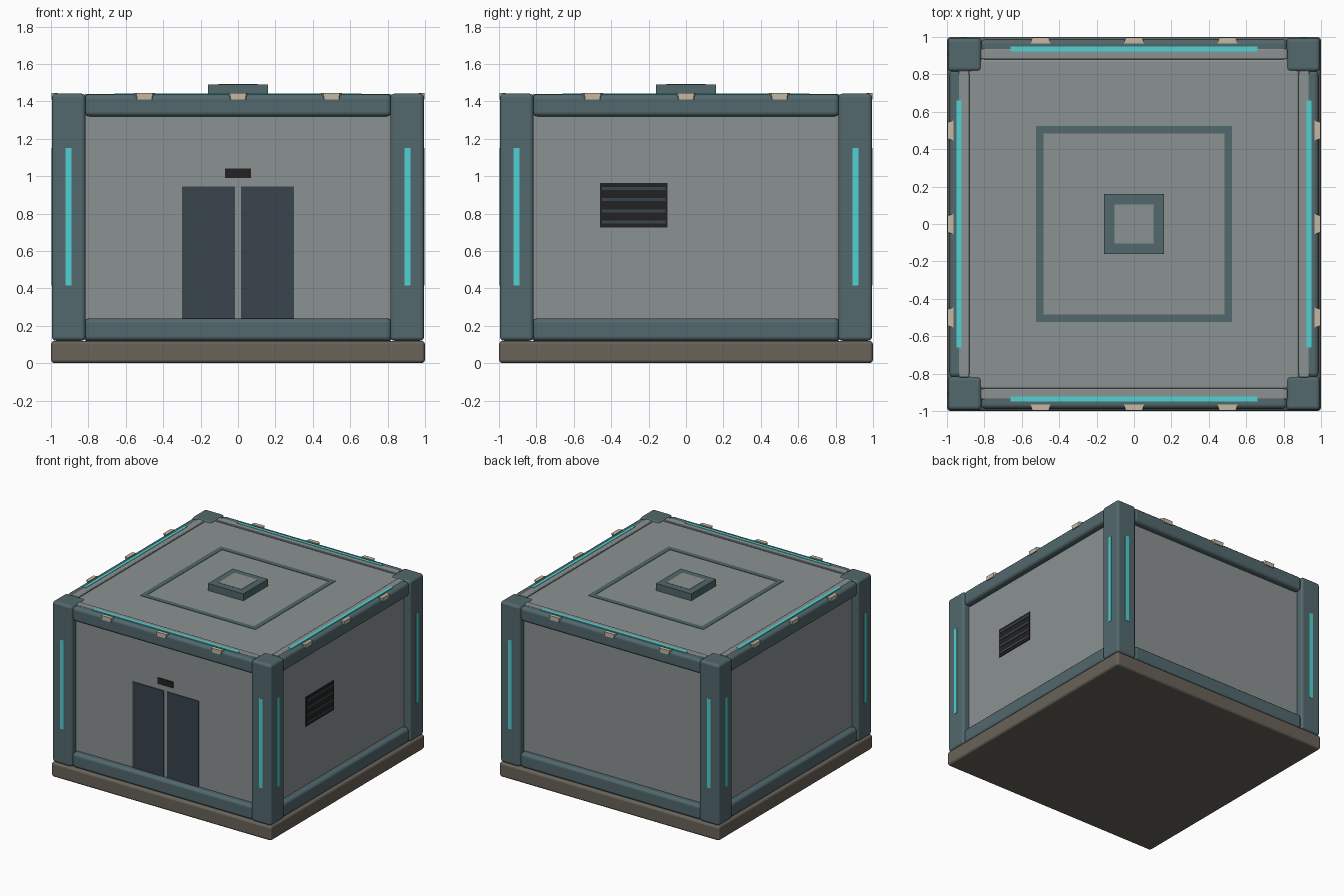
import bpy
import bmesh
from math import pi
from mathutils import Matrix

old = bpy.data.objects.get("Cube")
if old:
    bpy.data.objects.remove(old)


def material(name, r, g, b):
    m = bpy.data.materials.new(name)
    m.use_nodes = True
    m.diffuse_color = (r, g, b, 1)
    m.node_tree.nodes["Principled BSDF"].inputs["Base Color"].default_value = (r, g, b, 1)
    return m


PANEL = material("panel grey", 0.26, 0.285, 0.285)
FRAME = material("frame teal", 0.084, 0.138, 0.15)
STONE = material("base brown", 0.138, 0.122, 0.098)
DOOR = material("door slate", 0.04, 0.058, 0.072)
BLACK = material("vent black", 0.016, 0.016, 0.017)
GLOW = material("light cyan", 0.08, 0.645, 0.645)
CREAM = material("clip cream", 0.546, 0.485, 0.376)


def box(name, mat, lo, hi, bevel=0, turn=0, shape=None):
    """Box between two corners, with rounded edges, turned by quarter turns."""
    bm = bmesh.new()
    bmesh.ops.create_cube(bm, size=1)
    for v in bm.verts:
        v.co = [(a + b) / 2 + c * (b - a) for a, b, c in zip(lo, hi, v.co)]
        if shape:
            shape(v)
    bm.transform(Matrix.Rotation(turn * pi / 2, 4, "Z"))
    mesh = bpy.data.meshes.new(name)
    bm.to_mesh(mesh)
    bm.free()
    mesh.materials.append(mat)
    obj = bpy.data.objects.new(name, mesh)
    bpy.context.collection.objects.link(obj)
    if bevel:
        mesh.shade_smooth()
        mod = obj.modifiers.new("rounded edges", "BEVEL")
        mod.width = bevel
        mod.segments = 3
        mod.harden_normals = True
    return obj


def taper_clip(v):
    """Narrow the clip towards its outer lower edge."""
    mid = round(v.co.x * 2) / 2
    narrow = (v.co.y < -0.98) * 0.2 + (v.co.z < 1.42) * 0.1
    v.co.x = mid + (v.co.x - mid) * (1 - narrow)


# Base and roof
box("base_slab", STONE, (-1, -1, 0), (1, 1, 0.12), 0.02)
box("roof_panel", PANEL, (-0.885, -0.885, 1.36), (0.885, 0.885, 1.433), 0.018)

# Four matching sides
for side, turn in (("front", 0), ("right", 1), ("back", 2), ("left", 3)):
    box(side + "_wall", PANEL, (-0.82, -0.937, 0.12), (0.82, -0.882, 1.44), 0.006, turn)
    box(side + "_lower_beam", FRAME, (-0.82, -0.988, 0.12), (0.82, -0.875, 0.24), 0.025, turn)
    box(side + "_upper_beam", FRAME, (-0.82, -0.988, 1.32), (0.82, -0.875, 1.438), 0.025, turn)
    box(side + "_corner_post", FRAME, (0.815, -0.995, 0.12), (0.995, -0.815, 1.442), 0.022, turn)
    box(side + "_roof_light", GLOW, (-0.66, -0.948, 1.43), (0.66, -0.921, 1.443), 0, turn)
    for x in (-0.905, 0.905):
        box(side + "_post_light", GLOW, (x - 0.016, -0.998, 0.415), (x + 0.016, -0.99, 1.15), 0, turn)
    for x in (-0.5, 0, 0.5):
        box(side + "_clip", CREAM, (x - 0.055, -0.996, 1.41), (x + 0.055, -0.965, 1.444),
            0, turn, taper_clip)

# Double door with sign
for x in (-0.158, 0.158):
    box("door_leaf", DOOR, (x - 0.142, -0.943, 0.2), (x + 0.142, -0.935, 0.945))
box("door_sign", BLACK, (-0.07, -0.945, 0.99), (0.07, -0.936, 1.04))

# Side vent with slats
box("vent", BLACK, (-0.46, -0.943, 0.725), (-0.1, -0.935, 0.965), 0, 1)
for i in range(4):
    z = 0.755 + i * 0.06
    box("vent_slat", DOOR, (-0.45, -0.946, z - 0.008), (-0.11, -0.94, z + 0.008), 0, 1)

# Roof border lines
for turn in range(4):
    box("roof_border", FRAME, (-0.525, -0.525, 1.43), (0.485, -0.485, 1.436), 0, turn)

# Roof hatch
box("hatch", FRAME, (-0.16, -0.16, 1.42), (0.16, 0.16, 1.49))
box("hatch_plate", PANEL, (-0.105, -0.105, 1.485), (0.105, 0.105, 1.492))
